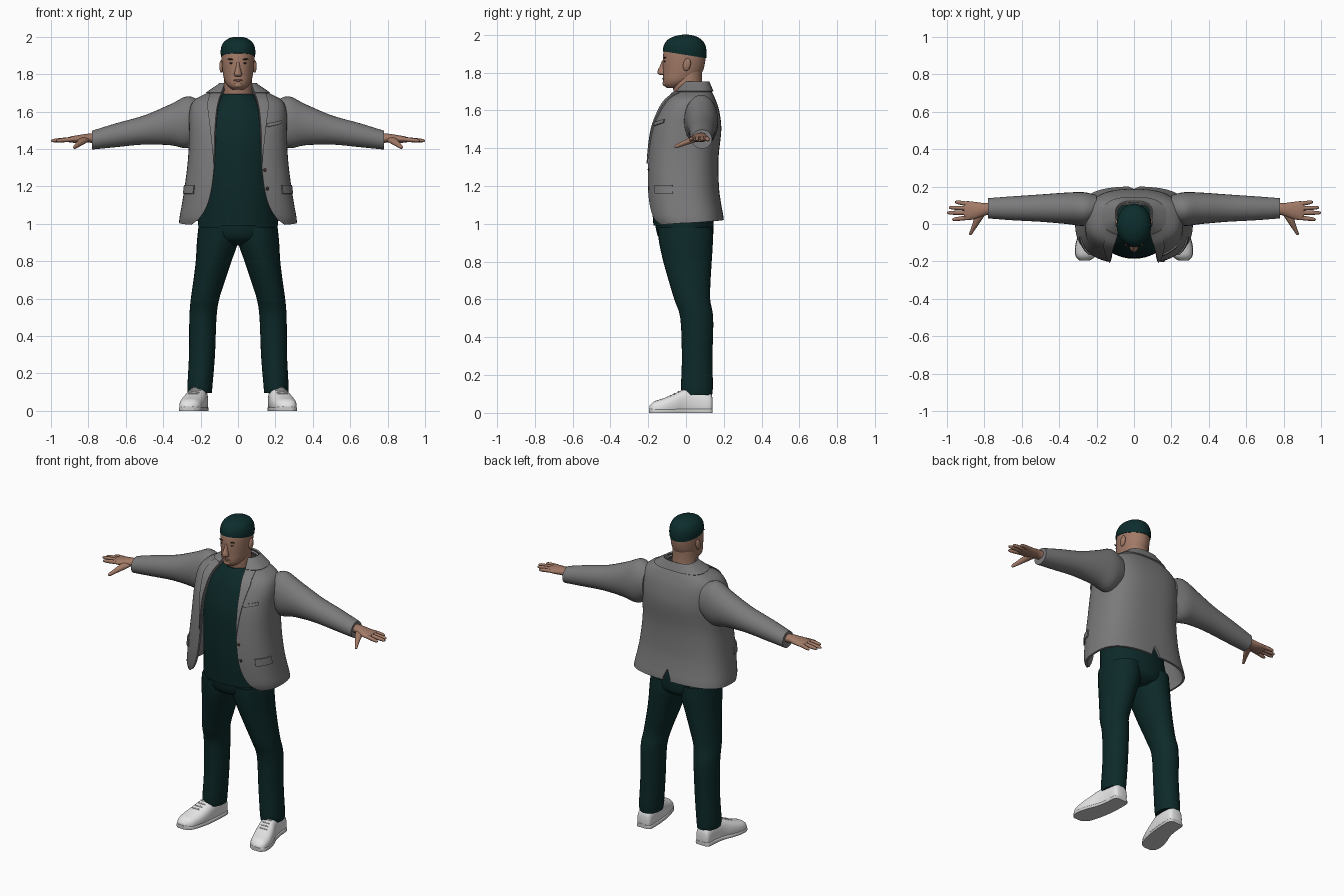
import bpy
import bmesh
from math import sin, cos, asin, pi, radians
from mathutils import Matrix

default_cube = bpy.data.objects.get("Cube")
if default_cube:
    bpy.data.objects.remove(default_cube, do_unlink=True)


def material(name, red, green, blue):
    mat = bpy.data.materials.new(name)
    mat.use_nodes = True
    colour = (red, green, blue, 1)
    mat.diffuse_color = colour
    shader = next(n for n in mat.node_tree.nodes if n.type == "BSDF_PRINCIPLED")
    shader.inputs["Base Color"].default_value = colour
    shader.inputs["Roughness"].default_value = 0.8
    return mat


grey_wool = material("grey wool", 0.2, 0.195, 0.2)
dark_teal = material("dark teal cloth", 0.004, 0.022, 0.022)
hair_teal = material("dark teal hair", 0.004, 0.026, 0.026)
skin = material("skin", 0.36, 0.195, 0.135)
lip_brown = material("lip brown", 0.26, 0.12, 0.09)
dark_brown = material("dark brown", 0.04, 0.022, 0.016)
white_leather = material("white leather", 0.78, 0.78, 0.78)
sole_grey = material("sole grey", 0.6, 0.6, 0.6)


def power(value, exponent):
    return abs(value) ** exponent * (1 if value >= 0 else -1)


def spline(rows, t):
    """Smooth blend through the rows; t counts rows."""
    last = len(rows) - 1
    i = min(int(t), last - 1)
    f = t - i
    p, a, b, q = (rows[min(max(k, 0), last)] for k in range(i - 1, i + 3))
    return [y + 0.5 * f * (z - x + f * (2 * x - 5 * y + 4 * z - w + f * (3 * (y - z) + w - x)))
            for x, y, z, w in zip(p, a, b, q)]


def finish(name, bm, mat, mirror=False, thickness=0, merge=False):
    mesh = bpy.data.meshes.new(name)
    bm.to_mesh(mesh)
    bm.free()
    mesh.materials.append(mat)
    obj = bpy.data.objects.new(name, mesh)
    bpy.context.collection.objects.link(obj)
    if mirror:
        modifier = obj.modifiers.new("mirror", "MIRROR")
        modifier.use_mirror_merge = merge
    if thickness:
        modifier = obj.modifiers.new("cloth", "SOLIDIFY")
        modifier.thickness = thickness
    bpy.ops.object.select_all(action="DESELECT")
    obj.select_set(True)
    bpy.context.view_layer.objects.active = obj
    if mirror or thickness:
        bpy.ops.object.convert(target="MESH")
    bpy.ops.object.shade_smooth_by_angle(angle=radians(45))
    return obj


def loft(name, rows, mat, axis="z", mirror=False, sides=28, roundness=1, steps=4, adjust=None):
    """Skin over oval rings; each row is (position, u min, u max, v min, v max)."""
    bm = bmesh.new()
    rings = []
    for k in range((len(rows) - 1) * steps + 1):
        w, u0, u1, v0, v1 = spline(rows, k / steps)
        ring = []
        for s in range(sides):
            angle = 2 * pi * s / sides
            u = (u0 + u1) / 2 + (u1 - u0) / 2 * power(cos(angle), roundness)
            v = (v0 + v1) / 2 + (v1 - v0) / 2 * power(sin(angle), roundness)
            point = {"z": (u, v, w), "x": (w, u, v), "y": (u, w, v)}[axis]
            ring.append(bm.verts.new(adjust(*point) if adjust else point))
        rings.append(ring)
    for low, high in zip(rings, rings[1:]):
        for s in range(sides):
            n = (s + 1) % sides
            bm.faces.new((low[s], low[n], high[n], high[s]))
    bm.faces.new(rings[0])
    bm.faces.new(rings[-1])
    bmesh.ops.recalc_face_normals(bm, faces=bm.faces)
    return finish(name, bm, mat, mirror)


def sheet(name, surface, mat, across, up, thickness, mirror=True, merge=False):
    """Cloth panel from a surface function of two 0-1 parameters."""
    bm = bmesh.new()
    grid = [[bm.verts.new(surface(i / across, j / up)) for i in range(across + 1)] for j in range(up + 1)]
    for low, high in zip(grid, grid[1:]):
        for i in range(across):
            bm.faces.new((low[i], low[i + 1], high[i + 1], high[i]))
    return finish(name, bm, mat, mirror, thickness, merge)


def ball(name, centre, size, mat, mirror=False, tilt=0, turn="X"):
    bm = bmesh.new()
    place = Matrix.Translation(centre) @ Matrix.Rotation(tilt, 4, turn) @ Matrix.Diagonal((*size, 1))
    bmesh.ops.create_uvsphere(bm, u_segments=16, v_segments=10, radius=1, matrix=place)
    return finish(name, bm, mat, mirror)


def even(*rows):
    """Rows (z, half width, front, back) made symmetric in x."""
    return [(z, -w, w, front, back) for z, w, front, back in rows]


# Head, neck and hair
loft("head", even((1.718, .03, -.1, -.02), (1.735, .052, -.117, .01), (1.76, .07, -.122, .05),
                  (1.8, .08, -.122, .085), (1.85, .086, -.123, .1), (1.9, .088, -.12, .104),
                  (1.94, .084, -.107, .098), (1.975, .06, -.075, .07)), skin, sides=36)
loft("neck", even((1.64, .085, -.06, .1), (1.7, .078, -.066, .09), (1.75, .075, -.07, .085),
                  (1.82, .07, -.05, .085)), skin)
loft("hair", even((1.893, .091, -.122, .107), (1.92, .093, -.12, .109), (1.95, .088, -.11, .103),
                  (1.975, .073, -.09, .085), (1.993, .045, -.055, .05), (2, .015, -.02, .015)),
     hair_teal, sides=36, adjust=lambda x, y, z: (x, y, z - 1.5 * y * (2 - z)))

# Face
loft("nose", even((1.787, .014, -.138, -.1), (1.795, .022, -.149, -.1), (1.81, .019, -.15, -.1),
                  (1.835, .012, -.138, -.1), (1.865, .009, -.126, -.1)), skin, sides=12)
ball("ears", (.089, .005, 1.842), (.011, .02, .034), skin, True, radians(-12))
ball("eyes", (.034, -.112, 1.859), (.013, .005, .004), dark_brown, True)
ball("eyebrows", (.036, -.112, 1.879), (.02, .006, .004), dark_brown, True, radians(-6), "Y")
ball("mouth", (0, -.118, 1.767), (.025, .008, .006), lip_brown)
ball("chin", (0, -.108, 1.742), (.026, .016, .016), skin)

# Shirt
loft("shirt", even((.99, .205, -.172, .145), (1.15, .2, -.184, .142), (1.3, .2, -.185, .14),
                   (1.45, .205, -.175, .15), (1.58, .19, -.14, .135), (1.66, .125, -.1, .115),
                   (1.695, .078, -.074, .092)), dark_teal, sides=36)

# Jacket rows: height, half width, front, back, half opening
JACKET = [(.99, .315, -.18, .2, .25), (1.03, .312, -.198, .196, .205), (1.1, .3, -.208, .185, .165),
          (1.2, .285, -.213, .174, .14), (1.35, .267, -.208, .172, .125), (1.5, .262, -.188, .187, .12),
          (1.6, .26, -.148, .175, .112), (1.66, .235, -.108, .155, .1), (1.7, .165, -.055, .136, .085),
          (1.74, .09, -.005, .114, .065)]
BULGE = 0.75
TOP = len(JACKET) - 1


def jacket_point(angle, t, push=0):
    z, width, front, back, _ = spline(JACKET, t)
    depth = (back - front) / 2 + push
    hem_lift = 0.03 * (1 - cos(angle)) / 2 * max(0, 1 - t / 3)
    return ((width + push) * power(sin(angle), BULGE),
            (front + back) / 2 - depth * power(cos(angle), BULGE), z + hem_lift)


def edge_angle(t, extra=0):
    _, width, _, _, opening = spline(JACKET, t)
    return asin(min(1, (opening + extra) / width) ** (1 / BULGE))


def jacket_body(u, v):
    t = v * TOP
    start = edge_angle(t)
    vent = 0.035 * min(1, max(0, 1.7 - t))
    return jacket_point(start + u * (pi - vent - start), t)


def lapel(u, v):
    t = 3.8 + 4.2 * v
    return jacket_point(edge_angle(t, u * 0.055 * min(1, v * 1.5)), t, 0.009)


def collar(u, v):
    t = 8.05 + (TOP - 8.05) * v
    start = edge_angle(t)
    x, y, z = jacket_point(start + u * (pi - start), t, 0.01)
    return x, y, z + 0.012 * v


def pocket(start, end, low, high, slope=0):
    return lambda u, v: jacket_point(start + u * (end - start), low + v * (high - low) + slope * u, 0.008)


sheet("jacket_body", jacket_body, grey_wool, 30, TOP * 4, 0.012, merge=True)
sheet("lapels", lapel, grey_wool, 4, 20, 0.007)
sheet("collar", collar, grey_wool, 20, 5, 0.01, merge=True)
sheet("pocket_flaps", pocket(.85, 1.4, 2.65, 3.05), grey_wool, 8, 2, 0.007)
sheet("chest_pocket", pocket(.5, .95, 5.15, 5.33, .15), grey_wool, 8, 2, 0.007, mirror=False)
for t in (2.9, 3.6):
    ball("jacket_button", jacket_point(edge_angle(t, 0.015), t), (.009, .005, .009), dark_brown)

# Sleeves
loft("sleeves", [(.2, .01, .155, 1.45, 1.655), (.27, -.01, .17, 1.405, 1.682), (.36, 0, .168, 1.42, 1.64),
                 (.5, .012, .158, 1.424, 1.58), (.65, .02, .148, 1.41, 1.538), (.78, .03, .138, 1.397, 1.498)],
     grey_wool, "x", True)

# Hands
loft("palms", [(.75, .055, .115, 1.425, 1.48), (.8, .045, .112, 1.435, 1.482), (.85, .027, .118, 1.432, 1.475),
               (.89, .02, .122, 1.434, 1.468), (.91, .027, .118, 1.438, 1.462)], skin, "x", True)
for name, base, tip, length in (("index", .034, .024, .972), ("middle", .06, .06, 1),
                                ("ring", .084, .088, .99), ("little", .107, .118, .957)):
    rows = []
    for f, r in ((0, .012), (.5, .0115), (.88, .009), (1, .003)):
        y, z = base + (tip - base) * f, 1.452 - 0.008 * f
        rows.append((.885 + (length - .885) * f, y - r, y + r, z - r, z + r))
    loft(name + "_fingers", rows, skin, "x", True, sides=12)
loft("thumbs", [(.06, .79, .85, 1.435, 1.468), (.02, .815, .858, 1.422, 1.456), (-.025, .846, .872, 1.408, 1.434),
                (-.052, .864, .882, 1.4, 1.419), (-.06, .87, .878, 1.404, 1.411)], skin, "y", True, sides=14)

# Trousers
loft("trouser_hips", even((.885, .06, -.07, .09), (.92, .19, -.14, .138), (1, .213, -.164, .146),
                          (1.06, .205, -.165, .142)), dark_teal, sides=36)
loft("trouser_legs", [(.095, .14, .268, -.02, .138), (.14, .136, .27, -.026, .142), (.3, .123, .262, -.022, .14),
                      (.5, .115, .26, -.03, .144), (.6, .1, .252, -.062, .128), (.7, .068, .238, -.092, .13),
                      (.8, .035, .226, -.12, .136), (.9, .001, .22, -.142, .142), (.98, .001, .212, -.15, .14)],
     dark_teal, mirror=True)

# Shoes: upper, sole and laces
SHOE = [(.14, .18, .24, .01, .08), (.125, .162, .254, -.02, .11), (.06, .16, .26, -.02, .128),
        (0, .164, .272, -.02, .128), (-.06, .172, .296, -.02, .102), (-.12, .187, .312, -.02, .077),
        (-.17, .207, .31, -.02, .06), (-.194, .242, .288, 0, .035)]
loft("shoe_uppers", SHOE, white_leather, "y", True, roundness=0.8,
     adjust=lambda x, y, z: (x, y, max(z, 0.004)))
loft("shoe_soles", [(y * 1.01, x0 - .003, x1 + .003, -.01, .024) for y, x0, x1, _, _ in SHOE],
     sole_grey, "y", True, roundness=0.5, adjust=lambda x, y, z: (x, y, max(z, 0)))
for k in range(4):
    y, x0, x1, _, top = spline(SHOE, 3.3 + 0.35 * k)
    ball("shoe_laces", ((x0 + x1) / 2, y, top - 0.002), (.03, .005, .005), white_leather, True)
